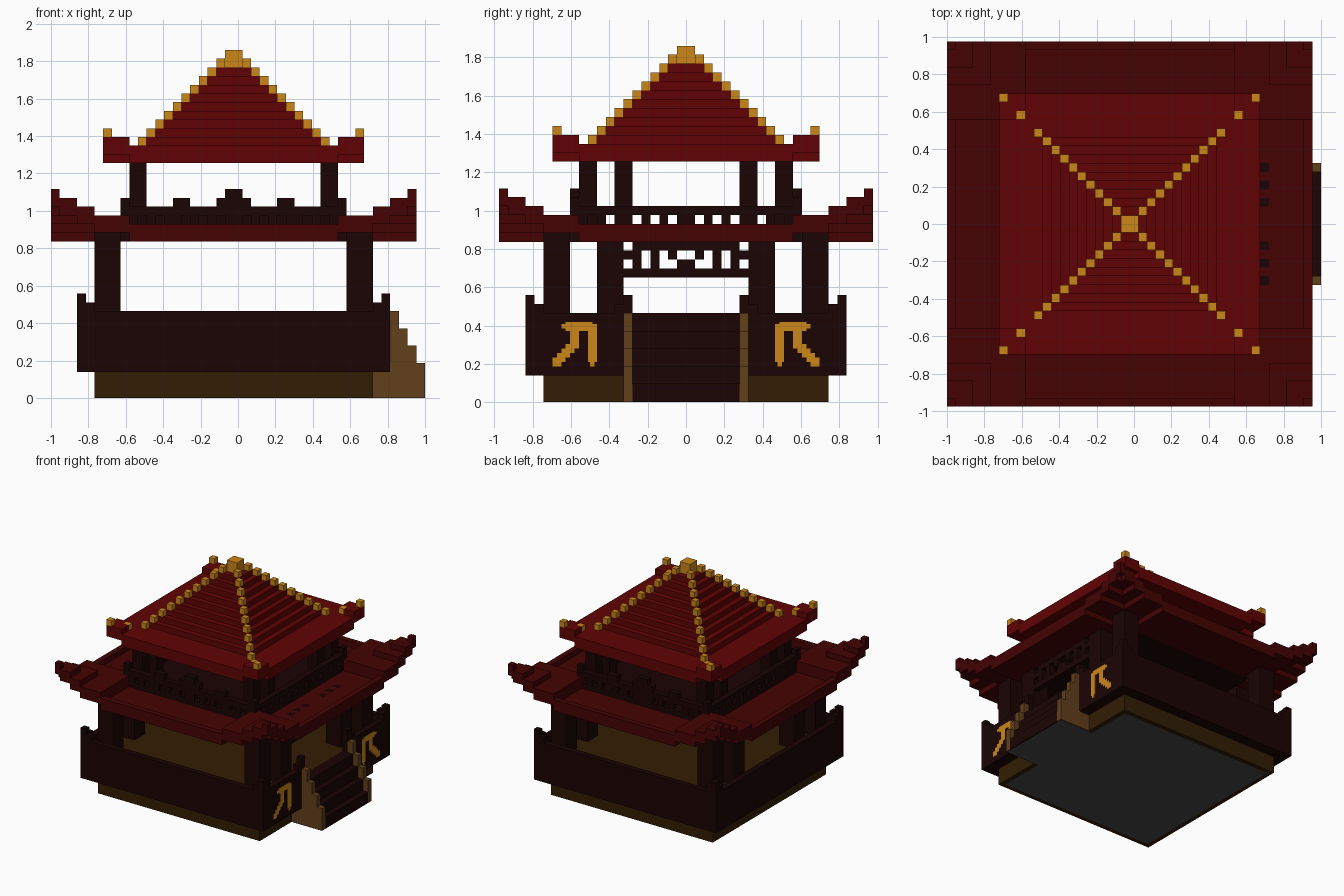
import bpy

U = 2 / 43          # size of one block
CX = -U / 2         # the body is offset so that the stairs fit

cube = bpy.data.objects.get("Cube")
if cube:
    bpy.data.objects.remove(cube, do_unlink=True)


def material(name, rgb):
    m = bpy.data.materials.new(name)
    m.use_nodes = True
    m.diffuse_color = (*rgb, 1)
    bsdf = next(n for n in m.node_tree.nodes if n.type == 'BSDF_PRINCIPLED')
    bsdf.inputs["Base Color"].default_value = (*rgb, 1)
    return m


DARK = material("dark wood", (0.011, 0.001, 0.001))
RED = material("upper roof red", (0.118, 0.0008, 0.001))
MAROON = material("lower roof maroon", (0.059, 0.0008, 0.001))
GOLD = material("gold", (0.6, 0.24, 0.009))
EARTH = material("earth brown", (0.032, 0.0125, 0.001))
TAN = material("stair side brown", (0.12, 0.05, 0.011))
GREY = material("underside grey", (0.065, 0.065, 0.065))


def build(name, boxes, mat):
    """One object from boxes (x0, x1, y0, y1, z0, z1) in block units."""
    verts, faces = [], []
    for x0, x1, y0, y1, z0, z1 in boxes:
        n = len(verts)
        verts += [(x * U + CX, y * U, z * U)
                  for z in (z0, z1) for x, y in ((x0, y0), (x1, y0), (x1, y1), (x0, y1))]
        faces += [[n + i for i in f] for f in
                  ((3, 2, 1, 0), (4, 5, 6, 7), (0, 1, 5, 4), (1, 2, 6, 5), (2, 3, 7, 6), (3, 0, 4, 7))]
    mesh = bpy.data.meshes.new(name)
    mesh.from_pydata(verts, [], faces)
    mesh.materials.append(mat)
    ob = bpy.data.objects.new(name, mesh)
    bpy.context.collection.objects.link(ob)
    return ob


def square(r, z0, z1):
    return (-r, r, -r, r, z0, z1)


def mirror_x(boxes):
    return boxes + [(-b[1], -b[0], *b[2:]) for b in boxes]


def mirror_y(boxes):
    return boxes + [(b[0], b[1], -b[3], -b[2], b[4], b[5]) for b in boxes]


def four(boxes):
    return mirror_y(mirror_x(boxes))


def ring(a, b, z0, z1):
    """Square frame between half widths a and b."""
    return mirror_x([(a, b, -b, b, z0, z1)]) + mirror_y([(-a, a, a, b, z0, z1)])


# Base and floor
build("base", [square(16, 0.02, 3)], EARTH)
build("floor", [square(17, 7, 8)], EARTH)
build("underside", [square(15.2, 0, 0.04), (15.2, 21.8, -6.8, 6.8, 0, 0.04)], GREY)

# Balcony wall, open on the stair side
build("balcony_skirt", ring(16, 18, 3, 7) + ring(17, 18, 7, 8), DARK)
build("balcony_wall", mirror_y([(-18, 18, 17, 18, 8, 10), (17, 18, 6, 17, 8, 10)])
      + [(-18, -17, -17, 17, 8, 10)], DARK)
build("balcony_posts", four([(17, 18, 17, 18, 10, 12), (16, 17, 17, 18, 10, 11),
                             (17, 18, 16, 17, 10, 11)])
      + mirror_y([(17, 18, 6, 7, 8, 12), (17, 18, 7, 8, 10, 11)]), DARK)

# Stairs with stepped sides
build("stair_steps", [(16, 22 - i, -6, 6, 0.02 + 2 * i, 2 * i + 2) for i in range(4)], DARK)
build("stair_sides", mirror_y([(18, 22 - i, 6, 7, 0.02 if i == 0 else 2 * i + 2, 2 * i + 4)
                               for i in range(4)] + [(16, 18, 6, 7, 0.02, 3)]), TAN)

# Thin gold ornaments beside the stairs: (y0, y1, z0, z1)
strokes = [(10, 14, 8.25, 8.75), (10.5, 13.5, 8, 9), (10, 11, 4.5, 8.25), (10.25, 10.75, 4, 4.5),
           (12, 13, 6.5, 8), (12, 13.5, 6, 6.5), (12.5, 14, 5.5, 6),
           (13, 14.5, 5, 5.5), (13.5, 15, 4.5, 5), (14, 15, 4, 4.5)]
build("gold_ornaments", mirror_y([(18, 18.04, *s) for s in strokes]), GOLD)

# Lower columns
build("lower_columns", four([(13, 16, 13, 16, 8, 19), (13, 16, 7, 10, 8, 18)]), DARK)

# Lattice above the entrance: spans (y0, y1) of each row, mirrored
rows = {14: [(0, 7)], 15: [(0, 1), (3, 4), (5, 6)], 16: [(1, 2), (3, 4), (5, 7)], 17: [(0, 6)]}
build("entrance_lattice", mirror_y([(15, 16, a, b, z, z + 1) for z, spans in rows.items()
                                    for a, b in spans]
                                   + [(15, 16, a, a + 1, 18, 19.02) for a in (2, 4, 6)]), DARK)

# Upper floor, dark on both faces
build("upper_floor", [square(13, 18, 19.5)], DARK)

# Lower roof: flat eaves with a lip
build("lower_eaves", mirror_x([(13, 21, -12, 12, 18, 19), (20, 21, -12, 12, 19, 20)])
      + mirror_y([(-12, 12, 13, 21, 18, 19), (-12, 12, 20, 21, 19, 20)]), MAROON)

# Corners step up outwards, above and below
corners = [(20, 21, 20, 21, 22, 24)]
for a, b, z in ((12, 16, 19), (16, 18, 20), (18, 20, 21)):
    corners += [(a, 21, a, b, z, z + 2), (a, b, b, 21, z, z + 2)]
build("lower_eave_corners", four(corners), MAROON)

# Upper railing with balusters, crest blocks and corner posts
slats = [(0, 1), (2, 3), (4, 5), (6, 8), (9, 10), (11, 12)]
gaps = [(0, 2), (3, 4), (5, 6), (8, 9), (10, 11)]
build("railing_bars", ring(12, 13, 19.5, 20) + ring(12, 13, 21, 22), DARK)
build("railing_balusters", four([(12, 13, a, b, 20, 21) for a, b in slats])
      + mirror_x([(a, b, -13, -12, 20, 21) for a, b in slats])
      + mirror_x([(a, b, 12, 13, 20, 21) for a, b in gaps]), DARK)
build("railing_crests", mirror_y([(-2, 2, 12, 13, 22, 23), (-1, 1, 12, 13, 23, 24)])
      + four([(5, 7, 12, 13, 22, 23), (12, 13, 12, 13, 20, 23)]), DARK)

# Upper columns
build("upper_columns", four([(10, 12, 10, 12, 19.5, 27), (10, 12, 6, 8, 19.5, 27)]), DARK)

# Upper roof: eaves, raised corners, stepped pyramid
build("upper_eaves", [(-15, 15, -12, 12, 27, 29), (-12, 12, 12, 15, 27, 29),
                      (-12, 12, -15, -12, 27, 29)], RED)
build("upper_eave_corners", four([(13, 15, 12, 15, 28, 30), (12, 13, 13, 15, 28, 30)]), RED)
build("roof_steps", [square(11 - j, 28 + j, 29 + j) for j in range(1, 10)], RED)

# Gold blocks along the ridges and on the top
ridge = [(10 - j, 11 - j, 10 - j, 11 - j, 29 + j, 30 + j) for j in range(10)]
ridge += [(12, 13, 12, 13, 28, 30), (14, 15, 14, 15, 30, 31)]
build("gold_ridges", four(ridge), GOLD)
build("gold_finial", [square(1, 38, 40)], GOLD)
